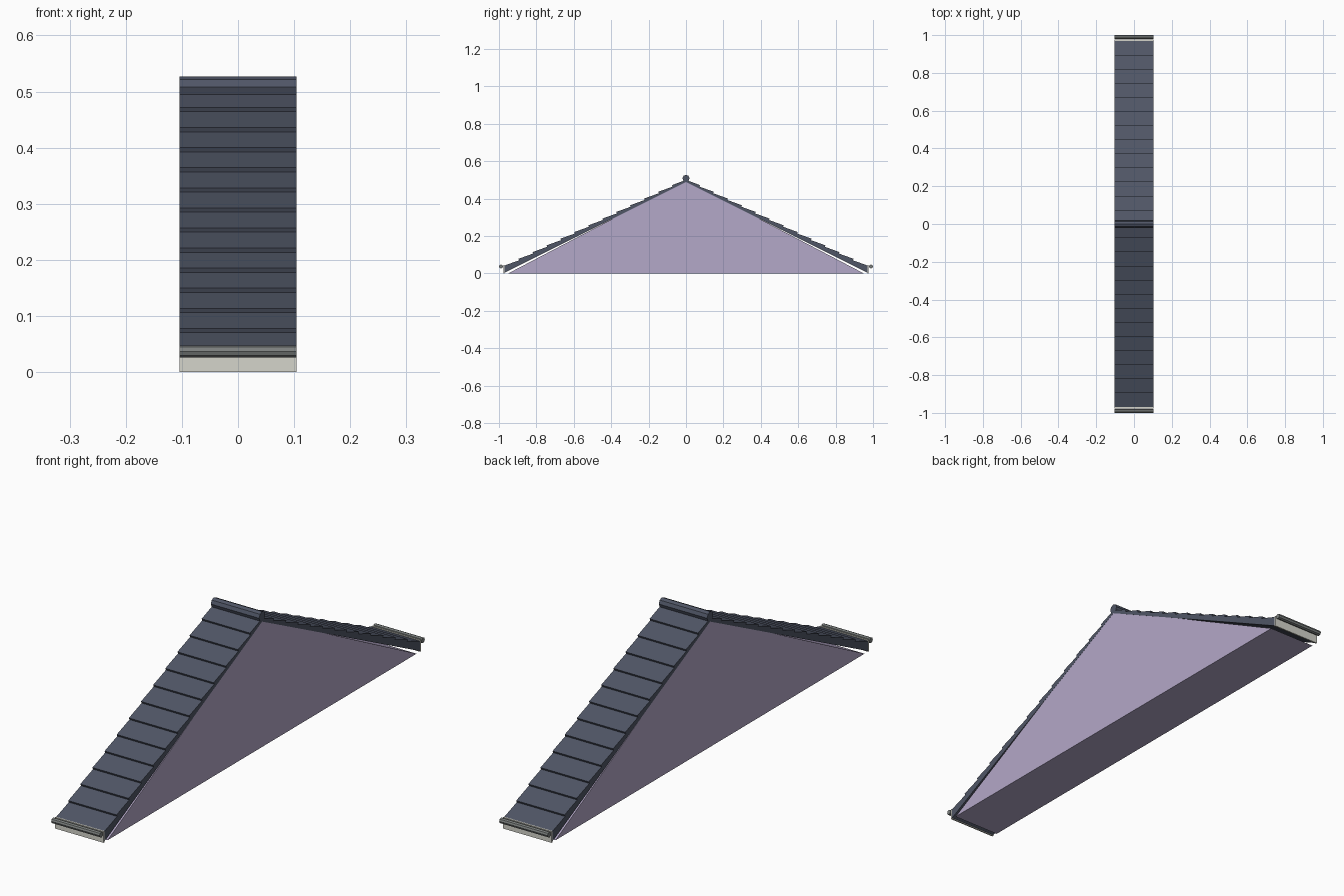
import bpy, math

cube = bpy.data.objects.get("Cube")
if cube:
    bpy.data.objects.remove(cube, do_unlink=True)

HALF = 0.104            # half width along x
ROWS = 13               # tile courses per slope
EAVE = 0.97             # distance of the eave from the ridge line


def material(name, rgb):
    m = bpy.data.materials.new(name)
    m.diffuse_color = (*rgb, 1)
    m.use_nodes = True
    m.node_tree.nodes["Principled BSDF"].inputs["Base Color"].default_value = (*rgb, 1)
    return m


slate = material("slate blue", (0.080, 0.093, 0.133))
lilac = material("lilac plaster", (0.456, 0.392, 0.578))
cream = material("off white trim", (0.66, 0.66, 0.60))
grey = material("gutter grey", (0.20, 0.215, 0.21))


def extrude(name, profile, half, mat):
    """Extrude a closed (y, z) profile along x."""
    n = len(profile)
    area = sum(a[0] * b[1] - b[0] * a[1]
               for a, b in zip(profile, profile[1:] + profile[:1]))
    if area < 0:
        profile = profile[::-1]
    verts = [(x, y, z) for x in (-half, half) for y, z in profile]
    faces = [tuple(reversed(range(n))), tuple(range(n, 2 * n))]
    faces += [(i, (i + 1) % n, n + (i + 1) % n, n + i) for i in range(n)]
    mesh = bpy.data.meshes.new(name)
    mesh.from_pydata(verts, [], faces)
    mesh.materials.append(mat)
    ob = bpy.data.objects.new(name, mesh)
    bpy.context.collection.objects.link(ob)
    return ob


def octagon(y, z, r):
    return [(y + r * math.sin(k * math.pi / 4), z + r * math.cos(k * math.pi / 4))
            for k in range(8)]


# Gable wall prism
extrude("gable_wall", [(-0.95, 0), (0.95, 0), (0, 0.497)], HALF - 0.0004, lilac)

# Stepped tile profile, from eave to ridge
step_y, step_z = EAVE / ROWS, 0.0358
tiles = []
for i in range(ROWS):
    y, z = EAVE - i * step_y, 0.0345 + i * step_z
    tiles += [(y - 0.0036, z), (y, z + 0.0076)]
tiles[0] = (EAVE, 0.003)
tiles += [(0, 0.5), (0, 0.488)]

for side, label in ((-1, "front"), (1, "back")):
    extrude(label + "_roof_slope", [(side * y, z) for y, z in tiles], HALF, slate)
    # Fascia board across the eave
    a, b = side * EAVE, side * (EAVE + 0.006)
    extrude(label + "_fascia", [(a, 0), (b, 0), (b, 0.044), (a, 0.044)], HALF, cream)
    # Gutter pipe
    extrude(label + "_gutter", octagon(side * 0.9895, 0.037, 0.0105), HALF, grey)

# Ridge cap
extrude("ridge_cap", octagon(0, 0.508, 0.019), HALF, slate)
